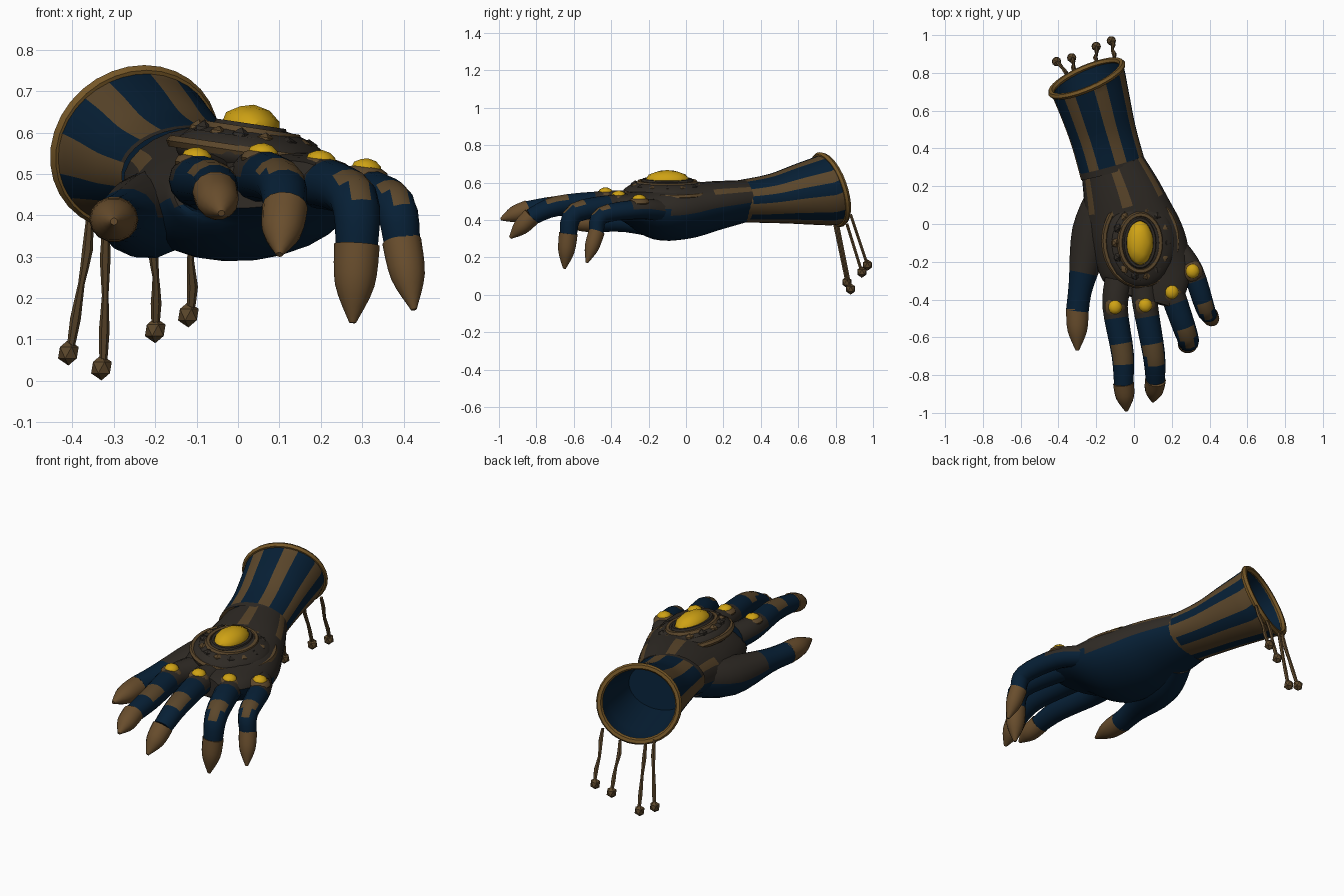
import bpy, bmesh, math, random
from mathutils import Vector, Matrix, Quaternion

random.seed(4)
if "Cube" in bpy.data.objects:
    bpy.data.objects.remove(bpy.data.objects["Cube"])


def material(name, rgb):
    m = bpy.data.materials.new(name)
    m.use_nodes = True
    m.diffuse_color = (*rgb, 1)
    bsdf = m.node_tree.nodes["Principled BSDF"]
    bsdf.inputs["Base Color"].default_value = (*rgb, 1)
    bsdf.inputs["Roughness"].default_value = 0.8
    return m


PALETTE = [material("navy_cloth", (0.002, 0.014, 0.036)),
           material("brown_leather", (0.105, 0.062, 0.024)),
           material("dark_leather", (0.028, 0.023, 0.018)),
           material("claw_brown", (0.14, 0.075, 0.026)),
           material("gold_gem", (0.62, 0.36, 0.007)),
           material("rim_bronze", (0.18, 0.095, 0.02))]
NAVY, BROWN, DARK, CLAW, GOLD, BRONZE = range(len(PALETTE))


def finish(name, bm, colour=NAVY, rule=None):
    for f in bm.faces:
        f.material_index = rule(f) if rule else colour
    mesh = bpy.data.meshes.new(name)
    bm.to_mesh(mesh)
    bm.free()
    for m in PALETTE:
        mesh.materials.append(m)
    ob = bpy.data.objects.new(name, mesh)
    bpy.context.collection.objects.link(ob)
    bpy.ops.object.select_all(action="DESELECT")
    ob.select_set(True)
    bpy.context.view_layer.objects.active = ob
    bpy.ops.object.shade_smooth_by_angle(angle=math.radians(35))


def spline(rings, steps):
    """Catmull-Rom through rows of numbers."""
    last = len(rings) - 1
    out = []
    for i in range(last):
        near = [rings[min(max(j, 0), last)] for j in range(i - 1, i + 3)]
        for k in range(steps):
            t = k / steps
            out.append([q + 0.5 * t * (r - p + t * (2 * p - 5 * q + 4 * r - s
                                                    + t * (3 * (q - r) + s - p)))
                        for p, q, r, s in zip(*near)])
    return out + [list(rings[-1])]


def loft(name, rings, n=14, steps=4, colour=NAVY, rule=None, start=None, roll=0,
         caps=(True, True), flip=False):
    """Skin of ellipses (x, y, z, half width, half height); rule(segment, side, face)."""
    rows = spline(rings, steps)
    pts = [Vector(r[:3]) for r in rows]
    bm = bmesh.new()
    loops, where = [], []
    for i, (*_, wide, high) in enumerate(rows):
        t = (pts[min(i + 1, len(pts) - 1)] - pts[max(i - 1, 0)]).normalized()
        if i == 0 and start:
            t = start
        side = Quaternion(t, roll) @ (Vector((1, 0, 0)) - t * t.x).normalized()
        up = t.cross(side)
        angles = [math.tau * k / n for k in range(n)]
        loops.append([bm.verts.new(pts[i] + side * wide * math.cos(a) + up * high * math.sin(a))
                      for a in angles])
    for i, (a, b) in enumerate(zip(loops, loops[1:])):
        for k in range(n):
            j = (k + 1) % n
            bm.faces.new((a[k], a[j], b[j], b[k]))
            where.append((i / steps, k))
    for loop, cap, seg in ((loops[0][::-1], caps[0], 0), (loops[-1], caps[1], len(rings))):
        if cap:
            bm.faces.new(loop)
            where.append((seg, 0))
    bm.normal_update()
    if flip:
        bmesh.ops.reverse_faces(bm, faces=bm.faces[:])
    bm.faces.index_update()
    finish(name, bm, colour, (lambda f: rule(*where[f.index], f)) if rule else None)


def blob(name, loc, size, colour, tilt=0.0, detail=1):
    bm = bmesh.new()
    bmesh.ops.create_icosphere(bm, subdivisions=detail, radius=1)
    bm.transform(Matrix.LocRotScale(Vector(loc), Quaternion((0, 1, 0), tilt), Vector(size)))
    finish(name, bm, colour)


def hoop(name, loc, rx, ry, thick, rot, colour, n=32):
    """Elliptical ring lying in the plane given by rot."""
    bm = bmesh.new()
    rows = []
    for i in range(n):
        a = math.tau * i / n
        row = []
        for k in range(6):
            b = math.tau * k / 6
            out = thick * math.cos(b)
            spot = Vector(((rx + out) * math.cos(a), (ry + out) * math.sin(a), thick * math.sin(b)))
            row.append(bm.verts.new(Vector(loc) + rot @ spot))
        rows.append(row)
    for i, p in enumerate(rows):
        q = rows[(i + 1) % n]
        for k in range(6):
            bm.faces.new((p[k - 1], q[k - 1], q[k], p[k]))
    finish(name, bm, colour)


# Flared forearm cuff with lengthwise stripes, lining and rim
rim_dir = Vector((0.38, -0.88, -0.29)).normalized()
cuff = [(-0.25, 0.77, 0.563, 0.207, 0.195), (-0.205, 0.62, 0.54, 0.19, 0.165),
        (-0.16, 0.46, 0.515, 0.177, 0.132), (-0.11, 0.28, 0.5, 0.177, 0.112)]


def stripes(seg, side, f):
    if seg > 2.6:
        return DARK if f.normal.z > 0.3 else BROWN
    return BROWN if (side - 1) % 5 < (2 if side < 18 else 3) else NAVY


loft("cuff", cuff, n=35, rule=stripes, start=rim_dir, caps=(False, False))
lining = [(x, y, z, w - 0.012, h - 0.012) for x, y, z, w, h in cuff[:-1]]
loft("cuff_lining", lining, n=35, start=rim_dir, caps=(False, True), flip=True)
hoop("cuff_rim", cuff[0][:3], 0.204, 0.192, 0.017, rim_dir.to_track_quat("Z", "Y"), BRONZE)


# Palm and back of the hand
def hand_rule(seg, side, f):
    c = f.calc_center_median()
    if c.z < 0.42 or f.normal.z < -0.15:
        return NAVY
    if seg < 1.2 and side % 4 == 1:
        return BROWN
    return DARK


palm = [(-0.115, 0.31, 0.5, 0.172, 0.112), (-0.06, 0.15, 0.475, 0.213, 0.132),
        (-0.015, 0, 0.447, 0.245, 0.147), (0.04, -0.15, 0.44, 0.25, 0.143),
        (0.07, -0.3, 0.465, 0.225, 0.085), (0.05, -0.4, 0.475, 0.17, 0.055)]
loft("hand", palm, n=24, rule=hand_rule, roll=0.1)


# Fingers: cloth sleeves ending in claws
def finger_rule(seg, side, f):
    if seg < 1.1:
        return DARK if f.normal.z > 0 else NAVY
    return BROWN if 1.7 < seg < 2.2 and f.normal.z > 0.6 else NAVY


def thumb_rule(seg, side, f):
    return DARK if seg < 1.7 and f.normal.z > 0 else NAVY


def finger(name, r, path, rule=finger_rule, taper=(1.3, 1.15, 1.02, 0.87)):
    *joints, tip = path
    loft(name, [(*p, r * s, r * s * 0.93) for p, s in zip(joints, taper)], rule=rule)
    end = Vector(joints[-1])
    claw = [(*end.lerp(Vector(tip), t), r * s, r * s * 0.93)
            for t, s in ((-0.05, 0.95), (0.5, 0.82), (1, 0.14))]
    loft(name + "_claw", claw, colour=CLAW)


def knuckle(name, p):
    blob(name + "_gem_setting", (p[0], p[1], p[2] + 0.038), (0.056, 0.058, 0.028), BROWN, TILT, 2)
    blob(name + "_gem", (p[0], p[1], p[2] + 0.052), (0.038, 0.04, 0.028), GOLD, TILT, 2)


TILT = 0.15
finger("thumb", 0.063, [(-0.15, 0.15, 0.44), (-0.22, -0.05, 0.397), (-0.28, -0.32, 0.395),
                        (-0.3, -0.46, 0.39), (-0.3, -0.67, 0.385)],
       thumb_rule, (1.6, 1.75, 1.05, 0.95))
index_path = [(-0.08, -0.3, 0.48), (-0.1, -0.44, 0.485), (-0.06, -0.69, 0.475),
              (-0.055, -0.85, 0.455), (-0.04, -0.99, 0.405)]
middle_path = [(0.05, -0.28, 0.49), (0.06, -0.43, 0.495), (0.105, -0.69, 0.475),
               (0.113, -0.83, 0.415), (0.1, -0.94, 0.305)]
ring_path = [(0.15, -0.23, 0.47), (0.2, -0.36, 0.478), (0.28, -0.59, 0.44),
             (0.287, -0.63, 0.32), (0.277, -0.65, 0.14)]
little_path = [(0.22, -0.13, 0.45), (0.31, -0.25, 0.458), (0.378, -0.45, 0.425),
               (0.397, -0.48, 0.33), (0.425, -0.53, 0.172)]
for name, size, path in (("index_finger", 0.058, index_path), ("middle_finger", 0.058, middle_path),
                         ("ring_finger", 0.058, ring_path), ("little_finger", 0.05, little_path)):
    finger(name, size, path)
    knuckle(name, path[1])

# Domed ornament on the back of the hand: mound, rings, petals and oval gem
flat = Quaternion((0, 1, 0), TILT)
blob("ornament_mound", (0.035, -0.1, 0.545), (0.19, 0.24, 0.075), DARK, TILT, 3)
hoop("border_ring", (0.035, -0.09, 0.55), 0.195, 0.235, 0.016, flat, BROWN)
hoop("outer_ring", (0.035, -0.1, 0.573), 0.148, 0.19, 0.016, flat, DARK)
hoop("inner_ring", (0.033, -0.1, 0.598), 0.108, 0.15, 0.016, flat, BROWN)
hoop("gem_setting", (0.03, -0.1, 0.61), 0.078, 0.125, 0.013, flat, DARK)
blob("large_gem", (0.03, -0.1, 0.61), (0.075, 0.122, 0.058), GOLD, TILT, 2)
PETALS = 14
for i in range(PETALS):
    a = math.tau * i / PETALS
    spot = Vector((0.035, -0.1, 0.583)) + flat @ Vector((0.135 * math.cos(a), 0.175 * math.sin(a), 0))
    blob(f"petal_{i + 1}", spot, (0.026, 0.028, random.uniform(0.018, 0.032)),
         BROWN if i % 2 else DARK, TILT)


# Tassels hanging from the cuff rim
def tassel(name, top, end):
    cord = []
    for k in range(5):
        x, y, z = Vector(top).lerp(Vector(end), k / 4)
        cord.append((x + random.uniform(-0.006, 0.006), y, z, 0.008 + 0.005 * (k % 2), 0.009))
    loft(name + "_cord", cord, n=6, steps=2, colour=BROWN)
    blob(name + "_bead", end, (0.028, 0.028, 0.031), BROWN)


tassel("outer_right_tassel", (-0.355, 0.79, 0.4), (-0.41, 0.86, 0.068))
tassel("inner_right_tassel", (-0.315, 0.81, 0.38), (-0.33, 0.88, 0.032))
tassel("inner_left_tassel", (-0.2, 0.86, 0.38), (-0.2, 0.94, 0.122))
tassel("outer_left_tassel", (-0.1, 0.88, 0.43), (-0.12, 0.97, 0.16))
